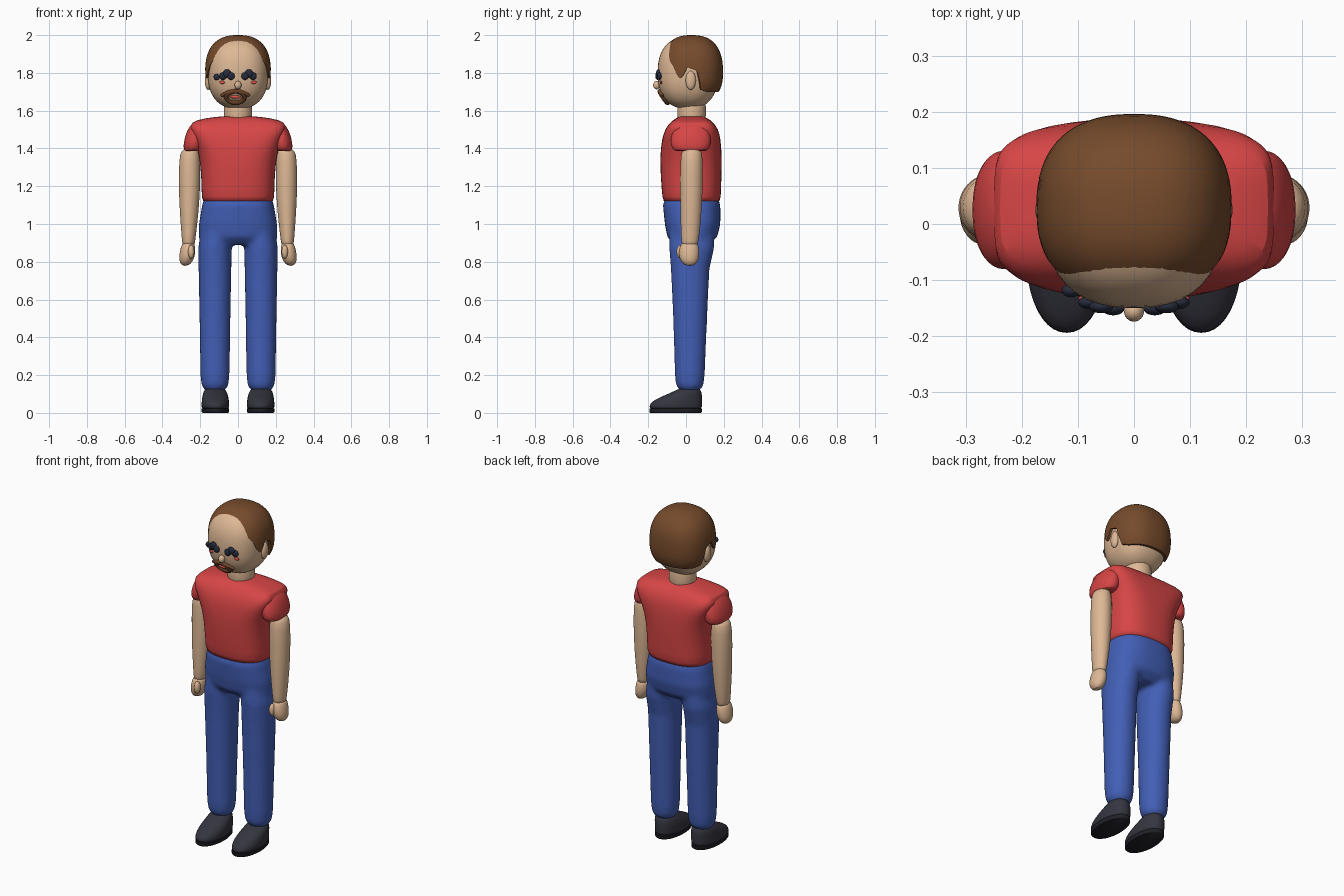
import bpy, bmesh
from math import sin, cos, pi, asin, radians, copysign
from mathutils import Vector

if "Cube" in bpy.data.objects:
    bpy.data.objects.remove(bpy.data.objects["Cube"])


def material(name, rgb):
    m = bpy.data.materials.new(name)
    m.use_nodes = True
    m.diffuse_color = (*rgb, 1)
    m.node_tree.nodes["Principled BSDF"].inputs["Base Color"].default_value = (*rgb, 1)
    return m


SKIN = material("skin", (0.73, 0.48, 0.30))
HAIR = material("brown hair", (0.18, 0.07, 0.025))
SHIRT = material("red cloth", (0.68, 0.06, 0.06))
PANTS = material("blue cloth", (0.055, 0.115, 0.47))
SHOE = material("dark shoe", (0.035, 0.035, 0.05))
SOLE = material("black sole", (0.015, 0.015, 0.022))
EYE = material("dark eye", (0.02, 0.025, 0.045))
BLUSH = material("red blush", (0.65, 0.08, 0.07))
BEARD = material("dark brown beard", (0.13, 0.05, 0.02))


def power(v, e):
    return copysign(abs(v) ** e, v)


def lerp_table(table, v):
    for (a, p), (b, q) in zip(table, table[1:]):
        if v <= b:
            return p + (q - p) * (v - a) / (b - a)
    return table[-1][1]


def add_rings(bm, rings, cap=True):
    rows = [[bm.verts.new(p) for p in ring] for ring in rings]
    n = len(rows[0])
    for low, high in zip(rows, rows[1:]):
        for i in range(n):
            j = (i + 1) % n
            bm.faces.new((low[i], low[j], high[j], high[i]))
    if cap:
        bm.faces.new(rows[0][::-1])
        bm.faces.new(rows[-1])


def finish(name, bm, mat):
    bmesh.ops.recalc_face_normals(bm, faces=bm.faces)
    mesh = bpy.data.meshes.new(name)
    bm.to_mesh(mesh)
    bm.free()
    mesh.materials.append(mat)
    ob = bpy.data.objects.new(name, mesh)
    bpy.context.collection.objects.link(ob)
    bpy.ops.object.select_all(action="DESELECT")
    ob.select_set(True)
    bpy.context.view_layer.objects.active = ob
    bpy.ops.object.shade_smooth_by_angle(angle=radians(50))
    return ob


def profile_rings(sections, side=1, count=40):
    """Sections are (z, centre x, radius x, centre y, radius y, squareness)."""
    rings = []
    for z, cx, rx, cy, ry, n in sections:
        rings.append([(side * cx + rx * power(cos(t), 2 / n), cy + ry * power(sin(t), 2 / n), z)
                      for t in (2 * pi * i / count for i in range(count))])
    return rings


def loft(name, sections, mat, side=1, smooth=1):
    bm = bmesh.new()
    add_rings(bm, profile_rings(sections, side), cap=True)
    ob = finish(name, bm, mat)
    if smooth:
        sub = ob.modifiers.new("soften", "SUBSURF")
        sub.levels = sub.render_levels = smooth
    return ob


def ellipsoid(name, centre, radii, mat):
    bm = bmesh.new()
    bmesh.ops.create_uvsphere(bm, u_segments=24, v_segments=14, radius=1)
    bmesh.ops.scale(bm, vec=radii, verts=bm.verts)
    bmesh.ops.translate(bm, vec=centre, verts=bm.verts)
    return finish(name, bm, mat)


# Head: a boxy ellipsoid
HC, HR, HN = Vector((0, 0.01, 1.80)), Vector((0.16, 0.16, 0.19)), 2.4


def face_point(x, z, lift=0.0):
    rest = 1 - abs(x / HR.x) ** HN - abs((z - HC.z) / HR.z) ** HN
    return Vector((x, HC.y - HR.y * max(rest, 0) ** (1 / HN) - lift, z))


levels = [-pi / 2 * 0.97 + pi * 0.97 * i / 28 for i in range(29)]
loft("head", [(HC.z + HR.z * power(sin(p), 2 / HN), 0, HR.x * cos(p) ** (2 / HN),
               HC.y, HR.y * cos(p) ** (2 / HN), HN) for p in levels], SKIN, smooth=0)
loft("neck", [(1.53, 0, 0.07, 0.03, 0.07, 2), (1.56, 0, 0.075, 0.03, 0.075, 2),
              (1.62, 0, 0.076, 0.03, 0.077, 2), (1.68, 0, 0.07, 0.03, 0.07, 2)], SKIN)

# Hair: a cap whose lower edge follows a hairline by angle from the front
hairline = [(0, 1.905), (36, 1.90), (46, 1.87), (58, 1.835), (66, 1.79), (73, 1.77), (79, 1.79),
            (85, 1.83), (97, 1.81), (105, 1.71), (120, 1.70), (180, 1.70)]
bm = bmesh.new()
steps, count, n = 18, 144, 2.5
rings = [[] for _ in range(steps + 2)]
for i in range(count):
    angle = 360 * i / count
    edge = lerp_table(hairline, min(angle, 360 - angle)) - 1.80
    start = power(asin((abs(edge) / (0.20 if edge > 0 else 0.16)) ** (n / 2)), 1)
    start = copysign(start, edge)
    for k in range(steps + 1):
        phi = start + (pi / 2 * 0.985 - start) * k / steps
        r = cos(phi) ** (2 / n)
        a = radians(angle)
        p = Vector((0.174 * r * power(sin(a), 2 / 2.4), 0.03 - 0.166 * r * power(cos(a), 2 / 2.4),
                    1.80 + (0.20 if phi > 0 else 0.16) * power(sin(phi), 2 / n)))
        if k == 0:
            rings[0].append((p.x * 0.87, 0.02 + (p.y - 0.02) * 0.87, p.z + 0.003))
        rings[k + 1].append(p)
add_rings(bm, rings)
finish("hair", bm, HAIR)

# Face details
ellipsoid("nose", (0, -0.155, 1.735), (0.018, 0.019, 0.022), SKIN)
for side, label in ((1, "left"), (-1, "right")):
    ellipsoid(label + "_ear", (side * 0.158, 0.025, 1.76), (0.018, 0.027, 0.05), SKIN)
    for k, (x, z, r) in enumerate([(0.037, 1.783, 0.02), (0.058, 1.797, 0.022), (0.079, 1.783, 0.02)]):
        ellipsoid(f"{label}_eye_{k}", face_point(side * x, z, 0.003), (r, 0.012, r), EYE)
    ellipsoid(label + "_cheek", face_point(side * 0.082, 1.75), (0.017, 0.006, 0.009), BLUSH)
ellipsoid("right_eye_corner", face_point(-0.112, 1.778, 0.002), (0.017, 0.012, 0.017), EYE)


def face_tube(name, path, radius, mat, closed=False):
    cu = bpy.data.curves.new(name, "CURVE")
    cu.dimensions = "3D"
    cu.bevel_depth = radius
    cu.bevel_resolution = 3
    cu.use_fill_caps = True
    sp = cu.splines.new("POLY")
    sp.points.add(len(path) - 1)
    for pt, (x, z) in zip(sp.points, path):
        pt.co = (*face_point(x, z, 0.004), 1)
    sp.use_cyclic_u = closed
    cu.materials.append(mat)
    ob = bpy.data.objects.new(name, cu)
    bpy.context.collection.objects.link(ob)


MX = -0.014
face_tube("goatee", [(MX + 0.048 * cos(t), 1.672 + 0.03 * sin(t))
                     for t in (2 * pi * i / 28 for i in range(28))], 0.012, BEARD, True)
face_tube("moustache", [(MX + x, 1.702 - 45 * (x / 3) ** 2 + 0.003)
                        for x in (0.0072 * (i - 10) for i in range(21))], 0.009, HAIR)
ellipsoid("chin_tuft", face_point(MX, 1.645), (0.035, 0.014, 0.016), BEARD)
ellipsoid("lips", face_point(MX, 1.673), (0.03, 0.01, 0.009), BLUSH)

# Shirt body
loft("shirt", [(1.11, 0, 0.188, 0.03, 0.150, 2.6), (1.13, 0, 0.192, 0.03, 0.154, 2.6),
               (1.24, 0, 0.194, 0.027, 0.161, 2.6), (1.36, 0, 0.203, 0.026, 0.164, 2.8),
               (1.45, 0, 0.232, 0.028, 0.156, 4), (1.505, 0, 0.254, 0.03, 0.14, 5),
               (1.54, 0, 0.25, 0.03, 0.112, 5), (1.56, 0, 0.18, 0.03, 0.085, 3),
               (1.57, 0, 0.09, 0.03, 0.06, 2.2), (1.57, 0, 0.05, 0.03, 0.04, 2)], SHIRT)

# Trousers: hips and both legs fused into one soft surface
bm = bmesh.new()
add_rings(bm, profile_rings([(1.14, 0, 0.178, 0.03, 0.14, 2.5), (1.10, 0, 0.190, 0.03, 0.152, 2.5),
                             (1.00, 0, 0.207, 0.035, 0.147, 2.5), (0.93, 0, 0.208, 0.033, 0.132, 2.4),
                             (0.89, 0, 0.19, 0.03, 0.09, 2.2)]))
for side in (1, -1):
    add_rings(bm, profile_rings([(1.00, 0.11, 0.08, 0.033, 0.12, 2), (0.87, 0.122, 0.089, 0.03, 0.119, 2.1),
                                 (0.76, 0.122, 0.087, 0.022, 0.102, 2.1), (0.50, 0.122, 0.082, 0.022, 0.09, 2.1),
                                 (0.20, 0.122, 0.077, 0.02, 0.079, 2.1), (0.145, 0.122, 0.072, 0.02, 0.073, 2),
                                 (0.115, 0.122, 0.05, 0.02, 0.05, 2)], side))
trousers = finish("trousers", bm, PANTS)
remesh = trousers.modifiers.new("fuse", "REMESH")
remesh.mode = "VOXEL"
remesh.voxel_size = 0.011
remesh.use_smooth_shade = True
relax = trousers.modifiers.new("relax", "SMOOTH")
relax.iterations = 12

# Paired limbs
for side, label in ((1, "left"), (-1, "right")):
    loft(label + "_sleeve", [(1.385, 0.24, 0.035, 0.025, 0.065, 2), (1.388, 0.238, 0.047, 0.025, 0.09, 2),
                             (1.41, 0.234, 0.056, 0.025, 0.105, 2.2), (1.46, 0.228, 0.055, 0.025, 0.108, 2.2),
                             (1.52, 0.215, 0.043, 0.027, 0.085, 2), (1.54, 0.21, 0.02, 0.03, 0.05, 2)],
         SHIRT, side)
    loft(label + "_arm", [(1.40, 0.25, 0.025, 0.03, 0.03, 2), (1.39, 0.253, 0.045, 0.03, 0.05, 2),
                          (1.36, 0.256, 0.057, 0.03, 0.06, 2), (1.15, 0.257, 0.057, 0.028, 0.06, 2),
                          (0.98, 0.260, 0.042, 0.024, 0.052, 2), (0.90, 0.262, 0.034, 0.02, 0.044, 2),
                          (0.88, 0.262, 0.03, 0.02, 0.04, 2)], SKIN, side)
    loft(label + "_hand", [(0.905, 0.262, 0.028, 0.018, 0.036, 2), (0.885, 0.264, 0.037, 0.018, 0.05, 2),
                           (0.84, 0.268, 0.043, 0.016, 0.056, 2), (0.80, 0.275, 0.036, 0.018, 0.046, 2),
                           (0.778, 0.28, 0.016, 0.02, 0.022, 2)], SKIN, side)
    ellipsoid(label + "_thumb", (side * 0.248, -0.03, 0.853), (0.017, 0.02, 0.036), SKIN)
    loft(label + "_shoe", [(0.018, 0.12, 0.069, -0.055, 0.136, 2.1), (0.03, 0.12, 0.073, -0.055, 0.140, 2.1),
                           (0.055, 0.12, 0.073, -0.052, 0.138, 2.1), (0.08, 0.12, 0.070, -0.03, 0.115, 2.1),
                           (0.105, 0.121, 0.064, 0.0, 0.084, 2), (0.125, 0.122, 0.055, 0.016, 0.06, 2),
                           (0.135, 0.122, 0.03, 0.02, 0.035, 2)], SHOE, side)
    loft(label + "_sole", [(0.0, 0.12, 0.068, -0.055, 0.134, 2.1), (0.005, 0.12, 0.072, -0.055, 0.139, 2.1),
                           (0.022, 0.12, 0.072, -0.055, 0.139, 2.1)], SOLE, side, smooth=0)
